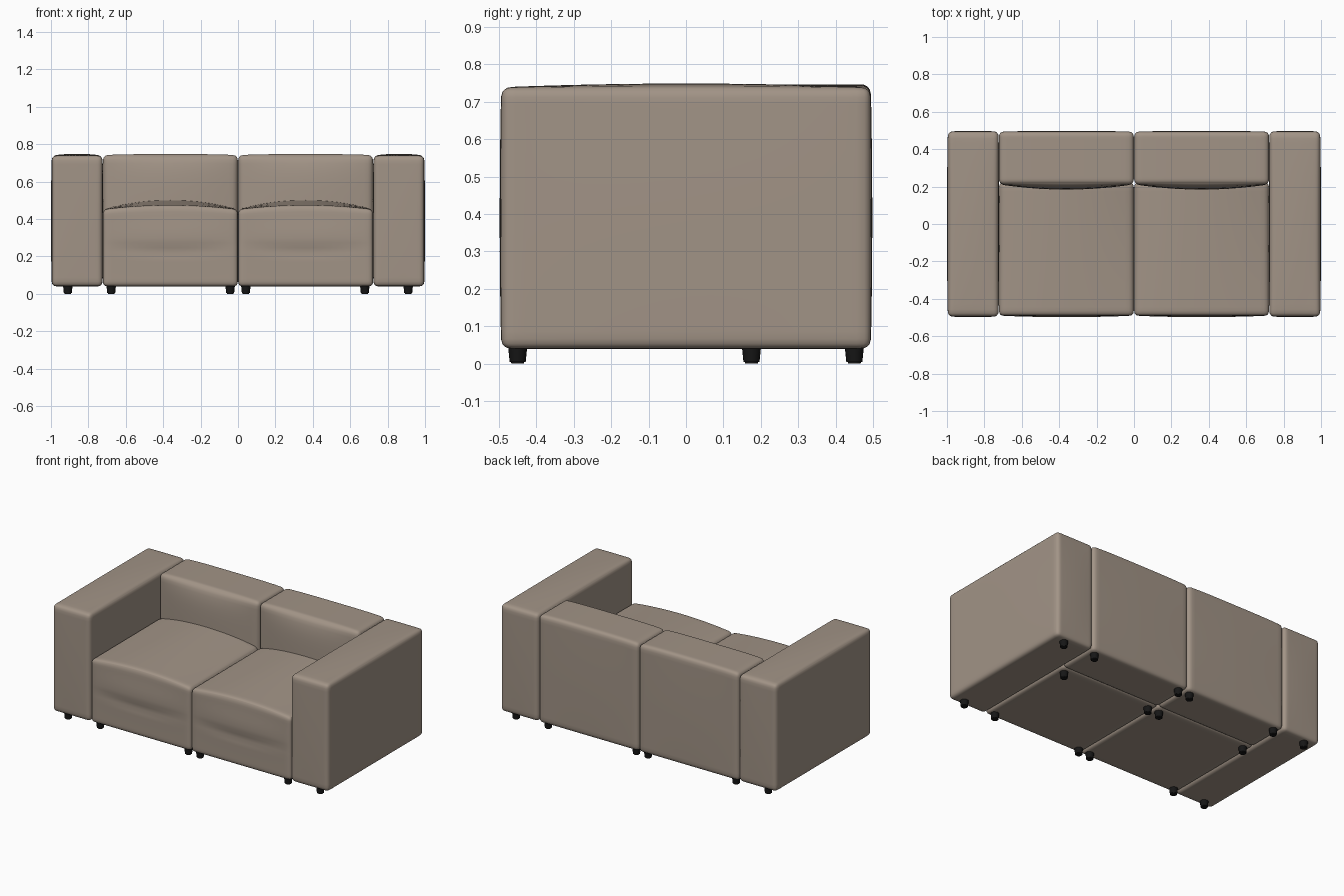
import bpy, bmesh, math
from mathutils import Vector

if "Cube" in bpy.data.objects:
    bpy.data.objects.remove(bpy.data.objects["Cube"], do_unlink=True)


def make_material(name, colour, roughness):
    mat = bpy.data.materials.new(name)
    mat.use_nodes = True
    mat.diffuse_color = colour
    bsdf = mat.node_tree.nodes["Principled BSDF"]
    bsdf.inputs["Base Color"].default_value = colour
    bsdf.inputs["Roughness"].default_value = roughness
    return mat


fabric = make_material("taupe fabric", (0.36, 0.295, 0.24, 1), 0.8)
black = make_material("black plastic", (0.008, 0.008, 0.008, 1), 0.5)


def finish(name, bm, mat):
    mesh = bpy.data.meshes.new(name)
    bm.to_mesh(mesh)
    bm.free()
    mesh.materials.append(mat)
    for poly in mesh.polygons:
        poly.use_smooth = True
    obj = bpy.data.objects.new(name, mesh)
    bpy.context.collection.objects.link(obj)
    return obj


def cushion(name, low, high, radius, puff):
    """Rounded box on a fine grid; puff(u, v, w) returns an offset."""
    low, high = Vector(low), Vector(high)
    centre, half = (low + high) / 2, (high - low) / 2
    bm = bmesh.new()
    bmesh.ops.create_cube(bm, size=2)
    bmesh.ops.subdivide_edges(bm, edges=bm.edges[:], cuts=23, use_grid_fill=True)
    for vert in bm.verts:
        # crowd the grid towards the edges, then round them off
        unit = Vector([math.sin(c * math.pi / 2) for c in vert.co])
        pos = Vector([c * h for c, h in zip(unit, half)])
        core = Vector([max(radius - h, min(h - radius, c)) for c, h in zip(pos, half)])
        pos = core + (pos - core).normalized() * radius
        vert.co = centre + pos + Vector(puff(*unit))
    return finish(name, bm, fabric)


def dome(a, b):
    return (1 - a * a) * (1 - b * b)


def arm_puff(u, v, w):
    return (0.004 * u ** 3 * dome(v, w), 0.004 * v ** 3 * dome(u, w),
            0.01 * max(w, 0) ** 3 * dome(u, v))


def seat_puff(u, v, w):
    # crowned top that rises towards the back, and a crease across the front
    crown = max(w, 0) ** 3 * (1 - u * u) * (0.022 + 0.028 * (v + 1) / 2)
    front = max(-v, 0) ** 3
    crease = math.exp(-((w + 0.08 - 0.1 * u * u) / 0.1) ** 2) * (1 - u * u)
    lip = math.exp(-((w - 0.3) / 0.4) ** 2) * (1 - u * u)
    return (0, front * (0.008 * crease - 0.008 * lip), crown)


def back_puff(u, v, w):
    # full lumbar bulge on the front, gently crowned top
    bulge = max(-v, 0) ** 3 * (1 - u * u) * max(0, 1 - w ** 6)
    return (0, 0.004 * max(v, 0) ** 3 * dome(u, w) - 0.028 * bulge,
            0.006 * max(w, 0) ** 3 * (1 - u ** 4))


def foot(name, x, y):
    bm = bmesh.new()
    bmesh.ops.create_cone(bm, cap_ends=True, segments=16, radius1=0.021,
                          radius2=0.026, depth=0.05)
    bmesh.ops.translate(bm, verts=bm.verts, vec=(x, y, 0.025))
    rim = [e for e in bm.edges if all(v.co.z < 0.01 for v in e.verts)]
    bmesh.ops.bevel(bm, geom=rim, offset=0.004, segments=2, affect='EDGES')
    obj = finish(name, bm, black)
    obj.data.set_sharp_from_angle(angle=math.radians(40))


def span(side, inner, outer):
    return sorted((side * inner, side * outer))


FRONT, MIDDLE, BACK = -0.45, 0.175, 0.45

for label, side in (("left", 1), ("right", -1)):
    # armrest
    x0, x1 = span(side, 0.724, 0.996)
    cushion(label + "_armrest", (x0, -0.494, 0.04), (x1, 0.494, 0.739), 0.026, arm_puff)

    # seat and backrest module
    x0, x1 = span(side, 0.001, 0.722)
    cushion(label + "_seat", (x0, -0.49, 0.04), (x1, 0.222, 0.452), 0.024, seat_puff)
    cushion(label + "_backrest", (x0, 0.212, 0.04), (x1, 0.494, 0.741), 0.026, back_puff)

    # feet
    for row, y in (("front", FRONT), ("middle", MIDDLE), ("back", BACK)):
        foot(f"{label}_{row}_inner_foot", side * 0.042, y)
        foot(f"{label}_{row}_outer_foot", side * 0.678, y)
        if row != "middle":
            foot(f"{label}_{row}_arm_foot", side * 0.91, y)
